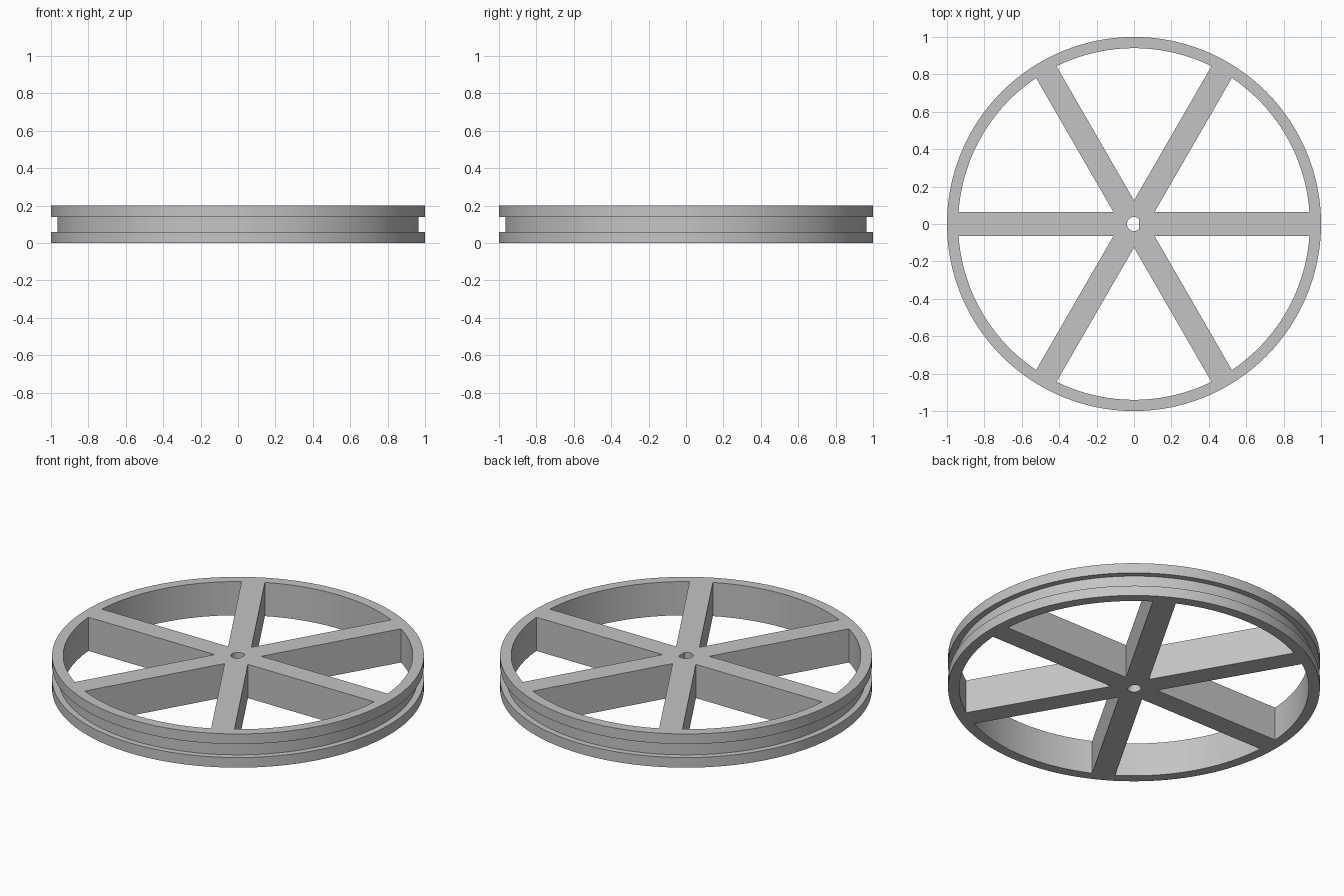
import bpy, bmesh
from math import sin, cos, asin, acos, pi, radians

HEIGHT = 0.2
RIM_R, GROOVE_R, INNER_R = 1.0, 0.965, 0.94
GROOVE_LOW, GROOVE_HIGH = 0.06, 0.14
SPOKES, HALF_W = 6, 0.063
BORE_R, BORE_FLAT = 0.038, 0.028
SEGMENTS = 128

if "Cube" in bpy.data.objects:
    bpy.data.objects.remove(bpy.data.objects["Cube"], do_unlink=True)

grey = bpy.data.materials.new("light_grey")
grey.use_nodes = True
colour = (0.55, 0.55, 0.55, 1)
grey.diffuse_color = colour
grey.node_tree.nodes["Principled BSDF"].inputs["Base Color"].default_value = colour


def add_object(name, bm):
    bmesh.ops.recalc_face_normals(bm, faces=bm.faces)
    mesh = bpy.data.meshes.new(name)
    bm.to_mesh(mesh)
    bm.free()
    mesh.materials.append(grey)
    obj = bpy.data.objects.new(name, mesh)
    bpy.context.collection.objects.link(obj)
    return obj


def arc(radius, start, end, steps):
    angles = [start + (end - start) * i / steps for i in range(steps + 1)]
    return [(radius * cos(a), radius * sin(a)) for a in angles]


def add_prism(bm, outline, low, high):
    base = bm.faces.new([bm.verts.new((x, y, low)) for x, y in outline])
    top = bmesh.ops.extrude_face_region(bm, geom=[base], use_keep_orig=True)
    verts = [g for g in top["geom"] if isinstance(g, bmesh.types.BMVert)]
    bmesh.ops.translate(bm, verts=verts, vec=(0, 0, high - low))


# Solid disc with a belt groove, stacked as rings and capped
bm = bmesh.new()
profile = [(RIM_R, 0), (RIM_R, GROOVE_LOW), (GROOVE_R, GROOVE_LOW),
           (GROOVE_R, GROOVE_HIGH), (RIM_R, GROOVE_HIGH), (RIM_R, HEIGHT)]
rings = [[bm.verts.new((x, y, z)) for x, y in arc(r, 0, 2 * pi, SEGMENTS)[:-1]]
         for r, z in profile]
for lower, upper in zip(rings, rings[1:]):
    for i in range(SEGMENTS):
        j = (i + 1) % SEGMENTS
        bm.faces.new((lower[i], lower[j], upper[j], upper[i]))
bm.faces.new(rings[0][::-1])
bm.faces.new(rings[-1])
wheel = add_object("spoked_pulley_wheel", bm)

# Cutters: windows between the spokes and a D-shaped bore
bm = bmesh.new()
step = 2 * pi / SPOKES
inset = asin(HALF_W / INNER_R)
apex = HALF_W / sin(step / 2)
for k in range(SPOKES):
    a = k * step
    window = [(apex * cos(a + step / 2), apex * sin(a + step / 2))]
    window += arc(INNER_R, a + inset, a + step - inset, SEGMENTS // SPOKES)
    add_prism(bm, window, -HEIGHT, 2 * HEIGHT)
flat = acos(BORE_FLAT / BORE_R)
add_prism(bm, arc(BORE_R, flat, 2 * pi - flat, 32), -HEIGHT, 2 * HEIGHT)
cutter = add_object("window_and_bore_cutter", bm)
cutter.hide_render = True

# Cut the openings, then drop the cutter
cut = wheel.modifiers.new("openings", "BOOLEAN")
cut.operation = "DIFFERENCE"
cut.solver = "EXACT"
cut.object = cutter
bpy.ops.object.select_all(action="DESELECT")
wheel.select_set(True)
bpy.context.view_layer.objects.active = wheel
bpy.ops.object.modifier_apply(modifier=cut.name)
bpy.data.objects.remove(cutter, do_unlink=True)
bpy.ops.object.shade_smooth_by_angle(angle=radians(30))
